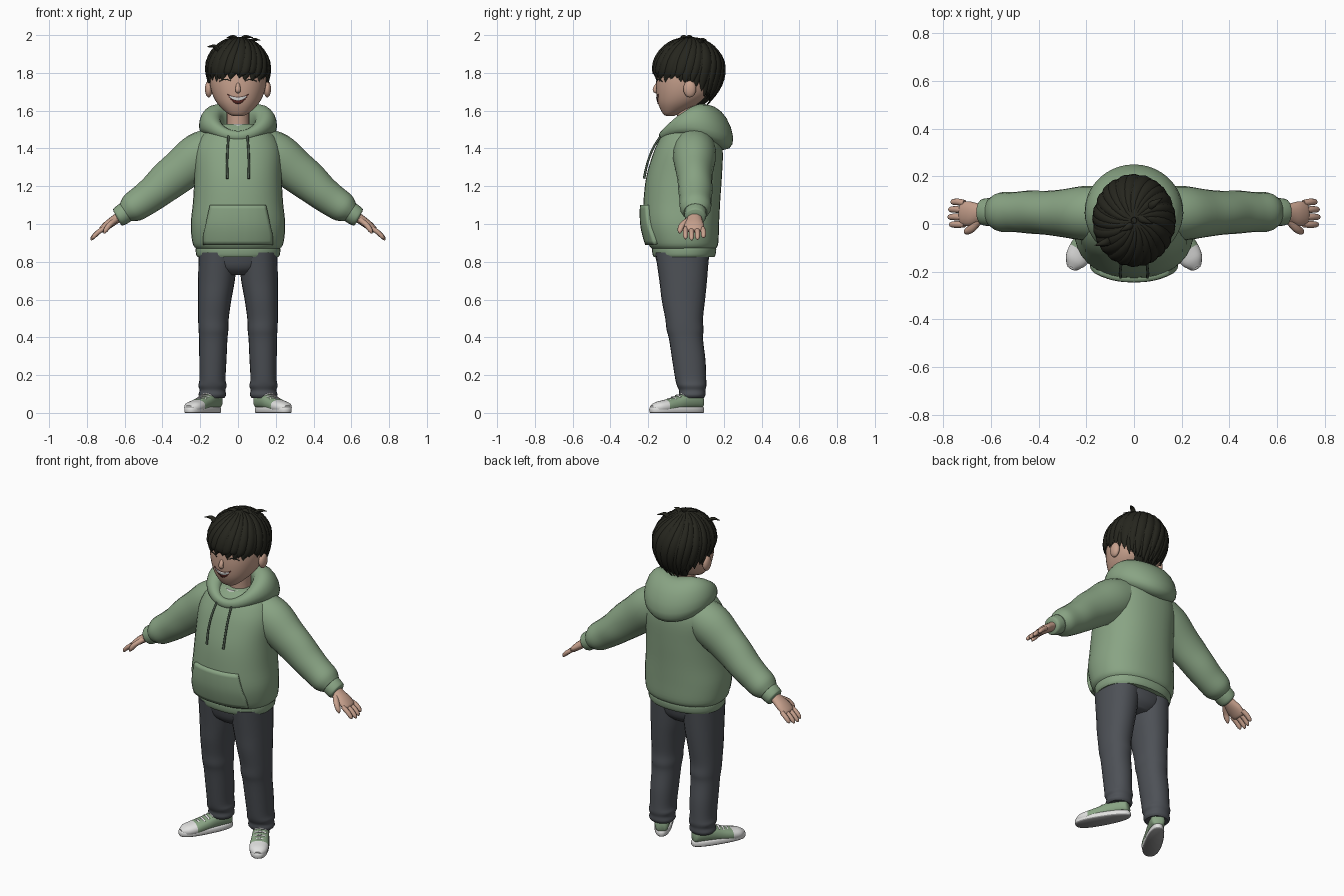
import bpy, bmesh, math, random
from mathutils import Vector, Matrix
from mathutils.bvhtree import BVHTree

random.seed(4)
if "Cube" in bpy.data.objects:
    bpy.data.objects.remove(bpy.data.objects["Cube"])


def material(name, r, g, b):
    m = bpy.data.materials.new(name)
    m.use_nodes = True
    m.diffuse_color = (r, g, b, 1)
    m.node_tree.nodes["Principled BSDF"].inputs["Base Color"].default_value = (r, g, b, 1)
    return m


GREEN = material("sage green", .25, .37, .23)
CORD = material("dark green cord", .07, .1, .07)
DENIM = material("charcoal denim", .075, .082, .094)
HAIR = material("black hair", .019, .019, .013)
SKIN = material("skin", .58, .36, .27)
WHITE = material("white", .75, .75, .74)
MOUTH = material("mouth", .12, .025, .02)
SOLE = material("sole grey", .3, .3, .3)


def make(name, verts, faces, *mats):
    mesh = bpy.data.meshes.new(name)
    mesh.from_pydata(verts, [], faces)
    bm = bmesh.new()
    bm.from_mesh(mesh)
    bmesh.ops.remove_doubles(bm, verts=bm.verts, dist=1e-5)
    bmesh.ops.recalc_face_normals(bm, faces=bm.faces)
    bm.to_mesh(mesh)
    bm.free()
    for m in mats:
        mesh.materials.append(m)
    for p in mesh.polygons:
        p.use_smooth = True
    mesh.set_sharp_from_angle(angle=math.radians(50))
    ob = bpy.data.objects.new(name, mesh)
    bpy.context.collection.objects.link(ob)
    return ob


def spline(rows, k=4):
    """Catmull-Rom interpolation of rows of numbers."""
    p = [Vector(r) for r in rows]
    p = [p[0]] + p + [p[-1]]
    out = []
    for a, b, c, d in zip(p, p[1:], p[2:], p[3:]):
        for i in range(k):
            t = i / k
            out.append((b * 2 + (c - a) * t + (a * 2 - b * 5 + c * 4 - d) * t * t
                        + (b * 3 - a - c * 3 + d) * t ** 3) / 2)
    return out + [p[-1]]


def sweep(name, rings, mats, n=24, power=2, closed=False):
    """Skin over rings given as (centre, half axis u, half axis v)."""
    verts = []
    for c, u, v in rings:
        for i in range(n):
            a = math.tau * i / n
            x, y = math.cos(a), math.sin(a)
            x = math.copysign(abs(x) ** (2 / power), x)
            y = math.copysign(abs(y) ** (2 / power), y)
            verts.append(c + u * x + v * y)
    m = len(rings)
    faces = [(j * n + i, j * n + (i + 1) % n, (j + 1) % m * n + (i + 1) % n, (j + 1) % m * n + i)
             for j in range(m if closed else m - 1) for i in range(n)]
    if not closed:
        faces += [tuple(range(n)), tuple(range((m - 1) * n, m * n))]
    return make(name, verts, faces, *(mats if isinstance(mats, tuple) else (mats,)))


def stack(name, rows, mat, power=2, k=4, n=24):
    """Horizontal rings: z, x, y, half width, half depth."""
    return sweep(name, [(Vector((x, y, z)), Vector((rx, 0, 0)), Vector((0, ry, 0)))
                        for z, x, y, rx, ry in spline(rows, k)], mat, n, power)


def limb(name, rows, mat, s=1, n=16, k=4):
    """Rings across a path: x, y, z, half breadth along y, half thickness."""
    p = spline(rows, k)
    pos = [Vector((r[0] * s, r[1], r[2])) for r in p]
    rings = []
    for i, r in enumerate(p):
        d = (pos[min(i + 1, len(p) - 1)] - pos[max(i - 1, 0)]).normalized()
        v = d.cross(Vector((0, 1, 0))).normalized()
        rings.append((pos[i], v.cross(d) * r[3], v * r[4]))
    return sweep(name, rings, mat, n)


def ball(name, c, r, mat):
    rows = [(c[2] + r[2] * math.sin(e), c[0], c[1], r[0] * math.cos(e), r[1] * math.cos(e))
            for e in [math.radians(-89 + 178 * i / 10) for i in range(11)]]
    return stack(name, rows, mat, k=1, n=16)


def plate(name, target, f, mat, off, nu=16, nv=4):
    """Thin plate laid on the front of a target; f(u, v) gives x, z."""
    me = target.data
    tree = BVHTree.FromPolygons([v.co for v in me.vertices], [tuple(p.vertices) for p in me.polygons])
    verts = []
    for j in range(nv + 1):
        for i in range(nu + 1):
            x, z = f(2 * i / nu - 1, j / nv)
            hit = tree.ray_cast(Vector((x, -1, z)), Vector((0, 1, 0)))[0]
            verts.append((x, hit.y if hit else 0, z))
    w = nu + 1
    ob = make(name, verts, [(j * w + i, j * w + i + 1, j * w + w + i + 1, j * w + w + i)
                            for j in range(nv) for i in range(nu)], mat)
    mod = ob.modifiers.new("thickness", "SOLIDIFY")
    mod.thickness, mod.offset = off * 2, 0


# Hoodie body, hem and pocket
body = stack("hoodie_body", [(.87, 0, -.012, .222, .17), (.9, 0, -.015, .241, .186), (1, 0, -.025, .25, .2),
                             (1.12, 0, -.022, .238, .203), (1.25, 0, -.01, .232, .2),
                             (1.37, 0, .01, .233, .185), (1.44, 0, .02, .213, .165),
                             (1.49, 0, .02, .17, .135), (1.53, 0, .02, .1, .09)], GREEN, 2.25, n=36)
stack("hoodie_hem", [(.825, 0, -.01, .214, .16), (.84, 0, -.01, .222, .167), (.87, 0, -.01, .224, .17),
                     (.885, 0, -.01, .215, .16)], GREEN, 2.25, n=36)
plate("front_pocket", body, lambda u, v: (u * (.175 - .035 * max(0, v - .25) / .75), .895 + .205 * v), GREEN, .018, 20, 10)

# Hood: a closed sweep that swells into a drooping pouch behind
for part, grow, lift in (("hood", 1, 0), ("hood_inner_rim", .45, .035)):
    rings = []
    for i in range(48):
        t = math.tau * i / 48
        b = (1 - math.cos(t)) / 2
        side = math.sin(t) ** 2
        out = Vector((math.sin(t), -math.cos(t), 0))
        width = (.026 + .055 * b + .004 * side) * grow
        high = (.028 + .09 * b ** 1.5 + .012 * side) * grow
        shift = .028 * (1 - grow)
        c = Vector(((.145 - shift) * math.sin(t), -.118 + .275 * b + shift * math.cos(t),
                    1.465 + .045 * b + .055 * side + lift * (b + .3 * side)))
        lean = Vector((0, 0, 1)) - out * .35 * b
        rings.append((c, out * width, lean * high))
    sweep(part, rings, GREEN, 16, 2.2, closed=True)
stack("undershirt", [(1.4, 0, .01, .1, .11), (1.48, 0, .005, .085, .105), (1.53, 0, .01, .078, .085)], WHITE)
for s in (-1, 1):
    limb("drawstring", [(.05, -.135, 1.465, .006, .006), (.055, -.175, 1.4, .006, .006),
                        (.058, -.205, 1.32, .006, .006), (.056, -.222, 1.24, .007, .007)], CORD, s, 8)

# Arms and hands
for s in (-1, 1):
    limb("sleeve", [(.1, .045, 1.41, .11, .11), (.2, .045, 1.36, .115, .125), (.3, .045, 1.285, .1, .112),
                    (.37, .047, 1.23, .092, .105), (.44, .05, 1.17, .09, .093), (.5, .05, 1.125, .084, .086),
                    (.56, .05, 1.085, .082, .078), (.595, .05, 1.062, .062, .055)], GREEN, s, 20)
    limb("cuff", [(.58, .05, 1.072, .05, .048), (.595, .05, 1.062, .058, .055),
                  (.63, .05, 1.038, .056, .052), (.64, .05, 1.032, .045, .042)], GREEN, s, 20)
    limb("palm", [(.62, .045, 1.045, .034, .026), (.655, .045, 1.02, .042, .025), (.69, .043, .995, .052, .023),
                  (.72, .043, .97, .048, .018), (.728, .043, .963, .03, .01)], SKIN, s)
    for i in range(4):
        y, length = .088 - .03 * i, (.8, .95, 1, .9)[i]
        limb("finger", [(.71, y, .977, .013, .013), (.71 + .035 * length, y * 1.05, .977 - .024 * length, .014, .013),
                        (.71 + .06 * length, y * 1.05, .977 - .05 * length, .012, .011),
                        (.71 + .068 * length, y * 1.05, .977 - .063 * length, .004, .004)], SKIN, s, 10)
    limb("thumb", [(.65, .015, 1.02, .018, .016), (.68, -.018, .995, .018, .015),
                   (.7, -.031, .968, .014, .013), (.708, -.034, .95, .004, .004)], SKIN, s, 10)

# Trousers
stack("trouser_seat", [(.73, 0, -.015, .09, .09), (.77, 0, -.018, .17, .128),
                       (.85, 0, -.02, .205, .147)], DENIM, 2.2, n=32)
for s in (-1, 1):
    stack("trouser_leg", [(.85, .105 * s, -.02, .104, .143), (.7, .114 * s, -.015, .097, .126),
                          (.6, .123 * s, -.014, .088, .115), (.5, .13 * s, -.01, .081, .1),
                          (.44, .13 * s, -.005, .079, .098), (.39, .131 * s, .0, .075, .09),
                          (.28, .133 * s, .015, .072, .088), (.18, .135 * s, .025, .069, .082),
                          (.145, .135 * s, .03, .075, .078), (.12, .135 * s, .033, .068, .07),
                          (.095, .136 * s, .033, .073, .07), (.08, .136 * s, .033, .064, .062)], DENIM, 2.2)

# Shoes, built pointing forward and then turned outward
for s in (-1, 1):
    place = Matrix.Translation((.13 * s, .045, 0)) @ Matrix.Rotation(math.radians(30 * s), 4, "Z")
    sole = stack("shoe_sole", [(0, 0, -.108, .046, .158), (.006, 0, -.108, .05, .162), (.026, 0, -.108, .05, .162),
                               (.032, 0, -.108, .045, .156)], (WHITE, SOLE), 2.5, 2, 32)
    for p in sole.data.polygons:
        p.material_index = int(p.center.z < .004)
    for v in sole.data.vertices:
        v.co.x *= 1 - .7 * (v.co.y + .1)
    rows = [(.046, .02, .05, .02), (.035, .036, .062, .04), (0, .042, .065, .045), (-.06, .046, .06, .045),
            (-.12, .05, .045, .04), (-.18, .054, .035, .034), (-.23, .046, .03, .028), (-.262, .02, .026, .014)]
    upper = sweep("shoe_upper", [(Vector((0, y, z)), Vector((rx, 0, 0)), Vector((0, 0, rz)))
                                 for y, rx, z, rz in spline(rows)], (GREEN, WHITE), 20, 2.3)
    for p in upper.data.polygons:
        p.material_index = int(p.center.y < -.178)
    sole.matrix_world = upper.matrix_world = place
    for i in range(4):
        y, z = -.075 - .026 * i, .103 - .0095 * i
        lace = limb("shoelace", [(-.032, y, z - .012, .006, .005), (0, y - .006, z, .006, .005),
                                 (.032, y, z - .012, .006, .005)], WHITE, 1, 8)
        lace.matrix_world = place

# Head, neck, ears and nose
stack("neck", [(1.42, 0, .03, .07, .07), (1.52, 0, .02, .06, .062), (1.66, 0, .015, .062, .07)], SKIN)
head = stack("head", [(1.572, 0, -.085, .025, .02), (1.585, 0, -.078, .055, .045), (1.63, 0, -.04, .103, .105),
                      (1.68, 0, -.012, .133, .143), (1.74, 0, 0, .149, .158), (1.8, 0, .01, .153, .163),
                      (1.86, 0, .02, .147, .155), (1.92, 0, .02, .115, .125), (1.96, 0, .02, .055, .055)],
             SKIN, 2.15, n=40)
limb("nose", [(0, -.15, 1.745, .008, .009), (0, -.163, 1.72, .011, .013), (0, -.163, 1.704, .011, .014),
              (0, -.15, 1.695, .004, .006)], SKIN, 1, 12)
for s in (-1, 1):
    ball("ear", (.155 * s, .02, 1.715), (.02, .034, .045), SKIN)
    plate("closed_eye", head, lambda u, v: (s * .066 + .03 * u, 1.753 + .01 * (1 - u * u) + .005 * v), HAIR, .003, 12, 1)
    plate("eyebrow", head, lambda u, v: (s * .068 + .036 * u, 1.786 + .008 * (1 - u * u) + .008 * v), HAIR, .003, 12, 1)


def smile(w, top, bottom, curve_top, curve_bottom):
    return lambda u, v: (w * u, (top + curve_top * u * u) * v + (bottom + curve_bottom * u * u) * (1 - v))


plate("mouth", head, smile(.055, 1.672, 1.636, .016, .0515), MOUTH, .003)
plate("teeth", head, smile(.044, 1.671, 1.654, .01, .018), WHITE, .0045)

# Hair: an under cap with two layers of swirling pointed locks
CROWN, SHELL = Vector((0, .015, 1.815)), Vector((.16, .18, .168))
stack("hair_cap", [(CROWN.z + SHELL.z * math.sin(e), 0, CROWN.y, SHELL.x * math.cos(e), SHELL.y * math.cos(e))
                   for e in [math.radians(89 * i / 10) for i in range(11)]], HAIR, k=1, n=32)
stack("hair_nape", [(1.625, 0, .06, .05, .025), (1.68, 0, .08, .09, .07), (1.74, 0, .08, .135, .1),
                    (1.79, 0, .06, .152, .125), (1.83, 0, .03, .15, .15)], HAIR)
COUNT = 24
for layer in (0, 1):
    for i in range(COUNT):
        angle = math.tau * (i + layer / 2) / COUNT + random.uniform(-.05, .05)
        back = math.sin(angle)
        drop = .088 + .07 * back + .035 * back * back + random.uniform(-.018, .014) - .02 * layer
        half = random.uniform(.026, .034)
        path = []
        for j in range(15):
            t = j / 14
            fall = max(0, t - .6) / .4
            e = math.radians(86) * max(0, 1 - t / .6)
            a = angle + .6 * (1 - t) ** 2
            d = drop * fall
            r = math.cos(e) * (1 - 13 * d * d * max(0, back)) * (.975 + .03 * layer)
            z = CROWN.z + SHELL.z * math.sin(e) * (.98 + .02 * layer) - d
            path.append(Vector((SHELL.x * math.cos(a) * r, CROWN.y + SHELL.y * math.sin(a) * r, z)))
        rings = []
        for j, c in enumerate(path):
            t = j / 14
            d = (path[min(j + 1, 14)] - path[max(j - 1, 0)]).normalized()
            u = d.cross(c - CROWN + Vector((0, 0, .03))).normalized()
            size = min(1, .3 + 1.5 * t) * max(.04, 1 - t ** 5)
            rings.append((c, u * half * size, u.cross(d) * .016 * min(1, .5 + t) * max(.1, 1 - t ** 5)))
        sweep("hair_lock", rings, HAIR, 8)
for x, y, z, dx, dy in ((.01, .03, 1.965, .07, -.03), (0, 0, 1.965, -.06, -.03), (-.1, -.07, 1.915, -.065, -.02),
                        (.06, .07, 1.95, .06, .04)):
    limb("hair_tuft", [(x, y, z, .018, .014), (x + dx * .4, y + dy * .4, z + .026, .014, .01),
                       (x + dx, y + dy, z + .022, .001, .001)], HAIR, 1, 8)
